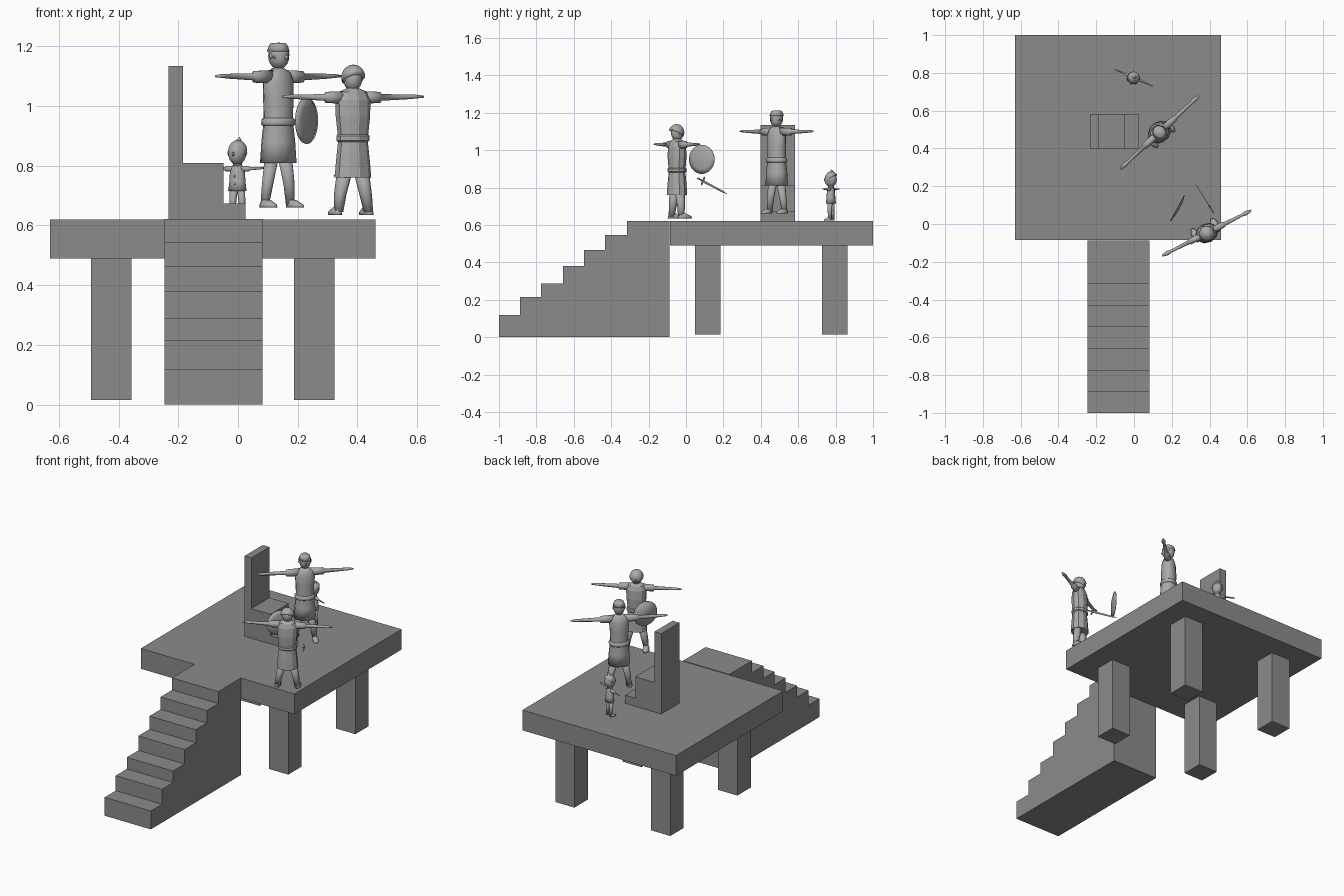
import bpy, bmesh, math
from mathutils import Matrix, Vector

if "Cube" in bpy.data.objects:
    bpy.data.objects.remove(bpy.data.objects["Cube"])

def material(name, v):
    m = bpy.data.materials.new(name)
    m.diffuse_color = (v, v, v, 1)
    m.use_nodes = True
    m.node_tree.nodes["Principled BSDF"].inputs["Base Color"].default_value = m.diffuse_color
    return m

STONE = material("dark grey", 0.26)
CLAY = material("light grey", 0.40)

def finish(name, bm, mat, matrix=Matrix(), smooth=False):
    bmesh.ops.recalc_face_normals(bm, faces=bm.faces[:])
    me = bpy.data.meshes.new(name)
    bm.to_mesh(me)
    bm.free()
    me.materials.append(mat)
    for p in me.polygons:
        p.use_smooth = smooth
    ob = bpy.data.objects.new(name, me)
    ob.matrix_world = matrix
    bpy.context.collection.objects.link(ob)
    return ob

def box(name, x0, x1, y0, y1, z0, z1):
    bm = bmesh.new()
    bmesh.ops.create_cube(bm, size=1)
    for v in bm.verts:
        v.co = ((x0 + x1) / 2 + v.co.x * (x1 - x0), (y0 + y1) / 2 + v.co.y * (y1 - y0),
                (z0 + z1) / 2 + v.co.z * (z1 - z0))
    return finish(name, bm, STONE)

def extrude(name, pts, direction):
    """Closed 3D outline pushed along a direction."""
    bm = bmesh.new()
    f = bm.faces.new([bm.verts.new(p) for p in pts])
    r = bmesh.ops.extrude_face_region(bm, geom=[f], use_keep_orig=True)
    bmesh.ops.translate(bm, vec=direction, verts=[g for g in r["geom"] if isinstance(g, bmesh.types.BMVert)])
    return finish(name, bm, STONE)

def loft(name, rows, M, axis="z", sides=12, smooth=True):
    """Rows of (x, y, z, ra, rb): elliptic rings across the axis, capped."""
    bm = bmesh.new()
    rings = []
    for x, y, z, ra, rb in rows:
        ring = []
        for i in range(sides):
            a = 2 * math.pi * (i + .5) / sides
            c, s = ra * math.cos(a), rb * math.sin(a)
            ring.append(bm.verts.new((x + c, y + s, z) if axis == "z" else (x, y + c, z + s)))
        rings.append(ring)
    for a, b in zip(rings, rings[1:]):
        for i in range(sides):
            j = (i + 1) % sides
            bm.faces.new((a[i], a[j], b[j], b[i]))
    bm.faces.new(rings[0])
    bm.faces.new(rings[-1])
    return finish(name, bm, CLAY, M, smooth)

def ball(name, c, r, M, cut=None, tilt=0):
    """Ellipsoid; cut keeps only the part above that fraction of its height."""
    bm = bmesh.new()
    bmesh.ops.create_uvsphere(bm, u_segments=14, v_segments=10, radius=1)
    if cut is not None:
        bmesh.ops.bisect_plane(bm, geom=bm.verts[:] + bm.edges[:] + bm.faces[:], plane_co=(0, 0, cut),
                               plane_no=(0, -tilt, 1), clear_inner=True)
        bmesh.ops.holes_fill(bm, edges=[e for e in bm.edges if e.is_boundary])
    bm.transform(Matrix.Translation(c) @ Matrix.Diagonal((*r, 1)))
    return finish(name, bm, CLAY, M, True)

# platform and its legs
box("platform", -0.63, 0.46, -0.085, 1.0, 0.49, 0.62)
for x in (-0.493, 0.187):
    for y in (0.048, 0.727):
        box("platform_leg", x, x + 0.136, y, y + 0.136, 0.015, 0.495)

# staircase
ys = (-1, -0.888, -0.775, -0.658, -0.545, -0.433, -0.316, -0.088)
zs = (0.118, 0.214, 0.288, 0.381, 0.465, 0.545, 0.622)
prof = [(-1, 0)]
for i, z in enumerate(zs):
    prof += [(ys[i], z), (ys[i + 1], z)]
prof.append((-0.088, 0))
extrude("staircase", [(-0.246, y, z) for y, z in prof], (0.328, 0, 0))

# high-backed chair with foot step
chair = [(-0.232, 0.615), (0.025, 0.615), (0.025, 0.673), (-0.048, 0.673), (-0.048, 0.81),
         (-0.184, 0.81), (-0.184, 1.135), (-0.232, 1.135)]
extrude("chair", [(x, 0.398, z) for x, z in chair], (0, 0.184, 0))

def person(name, loc, turn, span, arm_z, arm_r, body, hip, foot, leg_r, leg_top, head_z, head_r, sides, smooth):
    """Figure with arms held out, facing -y before turning."""
    M = Matrix.Translation(loc) @ Matrix.Rotation(math.radians(turn), 4, "Z")
    loft(name + "_tunic", [(0, 0, z, a, b) for z, a, b in body], M, sides=sides, smooth=smooth)
    loft(name + "_neck", [(0, 0, arm_z, head_r * .45, head_r * .45),
                          (0, 0, head_z, head_r * .4, head_r * .4)], M, sides=8)
    ball(name + "_head", (0, -head_r * .05, head_z), (head_r * .88, head_r * .95, head_r * 1.15), M)
    ball(name + "_nose", (0, -head_r, head_z - head_r * .1), (head_r * .12, head_r * .2, head_r * .2), M)
    for s in (-1, 1):
        r = arm_r
        sx = body[-2][1] * .6
        loft(name + "_arm", [(s * sx, 0, arm_z, r, r * 1.15), (s * span * .38, 0, arm_z, r * .85, r),
                             (s * span * .4, 0, arm_z, r * .6, r * .6), (s * span * .8, 0, arm_z + .002, r * .42, r * .42),
                             (s * span * .88, 0, arm_z + .003, r * .65, r * .35),
                             (s * span, 0, arm_z + .002, r * .3, r * .2)], M, "x", 8)
        q = leg_r
        loft(name + "_leg", [(s * foot, 0.004, q * .5, q * .75, q * .8), (s * (foot * .7 + hip * .3), 0, leg_top * .45, q, q),
                             (s * hip, 0, leg_top, q * 1.25, q * 1.3)], M, sides=8)
        loft(name + "_foot", [(s * foot * 1.05, -q * .8, 0, q * .95, q * 2), (s * foot * 1.05, -q * .8, q * .5, q * .95, q * 1.9),
                              (s * foot, -q * .1, q * 1.3, q * .7, q * .9)], M, sides=8)
        ball(name + "_ear", (s * head_r * .9, 0, head_z), (head_r * .1, head_r * .2, head_r * .25), M)
    return M

# tall robed figure with belt and hair knot
M = person("robed_adult", (0.135, 0.485, 0.66), 43, 0.284, 0.438, 0.021,
           [(.15, .066, .056), (.22, .061, .052), (.29, .053, .045), (.36, .055, .046),
            (.42, .06, .042), (.45, .05, .034), (.467, .02, .02)],
           .03, .058, .02, .17, .508, .039, 12, True)
loft("belt", [(0, 0, .275, .059, .05), (0, 0, .28, .062, .053), (0, 0, .295, .06, .051), (0, 0, .3, .054, .046)], M)
ball("hair", (0, .002, .512), (.037, .041, .04), M, 0, .9)
loft("head_band", [(0, 0, .522, .037, .041), (0, 0, .545, .029, .032), (0, 0, .551, .022, .024)], M)

# faceted guard with helmet
G = person("guard", (0.385, -0.048, 0.635), 207, 0.264, 0.394, 0.02,
           [(.125, .064, .052), (.19, .058, .048), (.245, .052, .043), (.25, .058, .048), (.265, .058, .048),
            (.27, .053, .044), (.33, .06, .048), (.385, .062, .044), (.412, .05, .034), (.425, .02, .02)],
           .03, .056, .021, .15, .456, .036, 10, False)
ball("helmet", (0, .003, .46), (.041, .042, .044), G, -.1, .5)

# small child with buttons and pointed hair
C = person("child", (-0.002, 0.775, 0.625), -24, 0.11, 0.165, 0.0095,
           [(.09, .032, .026), (.12, .028, .023), (.155, .026, .02), (.175, .018, .015), (.18, .01, .01)],
           .013, .019, .011, .1, .218, .035, 10, True)
ball("child_hair", (0, .003, .223), (.033, .035, .038), C, 0, .7)
loft("hair_tuft", [(0, .005, .25, .016, .016), (.002, .006, .262, .008, .008), (.006, .004, .272, .001, .001)], C, sides=8)
for z in (.115, .14):
    ball("button", (0, -.024, z), (.004, .003, .004), C)

# domed round shield floating near the guard
S = Matrix.Translation((0.233, 0.083, 0.951)) @ Vector((.88, -.48, 0)).to_track_quat("Z", "Y").to_matrix().to_4x4()
loft("shield", [(0, 0, -.006, .077, .077), (0, 0, -.002, .078, .078), (0, 0, .004, .052, .052),
                (0, 0, .007, .025, .025), (0, 0, .008, .004, .004)], S, sides=28)

# sword: blade, guard bar, grip
a, b = Vector((0.42, 0.062, 0.85)), Vector((0.32, 0.22, 0.765))
W = Matrix.Translation(a) @ (b - a).to_track_quat("Z", "Y").to_matrix().to_4x4()
L = (b - a).length
loft("sword_blade", [(0, 0, .035, .003, .008), (0, 0, L * .88, .002, .006), (0, 0, L, .0005, .0005)], W, sides=4, smooth=False)
loft("sword_grip", [(0, 0, 0, .005, .005), (0, 0, .008, .004, .004), (0, 0, .036, .004, .004)], W, sides=8)
loft("sword_guard", [(0, 0, .034, .005, .026), (0, 0, .041, .005, .026)], W, sides=8, smooth=False)
